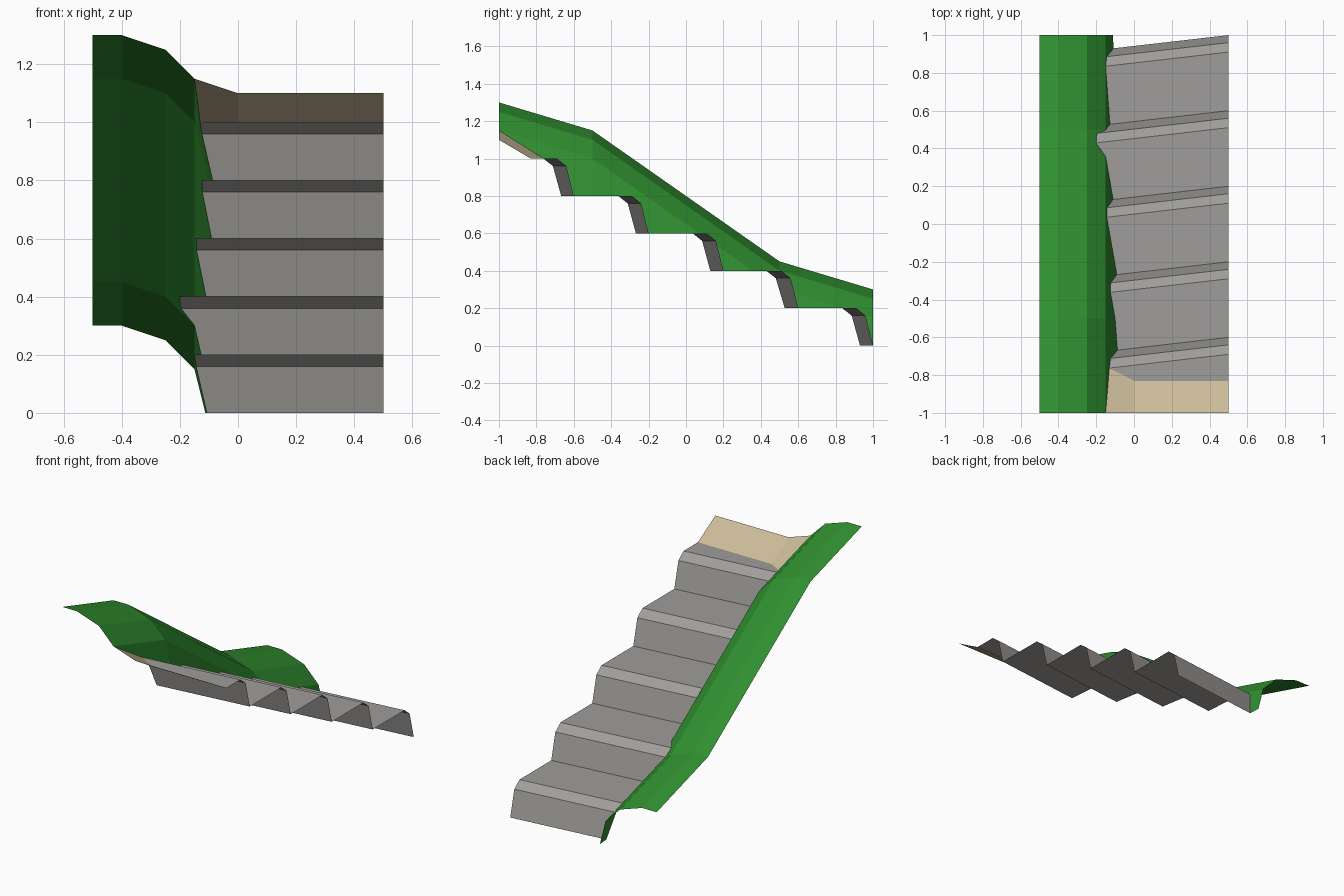
import bpy
import bmesh

if "Cube" in bpy.data.objects:
    bpy.data.objects.remove(bpy.data.objects["Cube"])


def material(name, rgb):
    mat = bpy.data.materials.new(name)
    mat.use_nodes = True
    mat.diffuse_color = (*rgb, 1)
    mat.node_tree.nodes["Principled BSDF"].inputs["Base Color"].default_value = (*rgb, 1)
    return mat


stone = material("stone grey", (0.35, 0.34, 0.325))
grass = material("grass green", (0.03, 0.28, 0.03))
sand = material("sand beige", (0.61, 0.50, 0.32))


def build(name, faces, mat):
    """Make a flat-shaded sheet from corner lists, with every face pointing up."""
    bm = bmesh.new()
    for corners in faces:
        bm.faces.new([bm.verts.new(c) for c in corners])
    bmesh.ops.remove_doubles(bm, verts=bm.verts, dist=0.0005)
    bm.normal_update()
    bmesh.ops.reverse_faces(bm, faces=[f for f in bm.faces if f.normal.z < 0])
    mesh = bpy.data.meshes.new(name)
    bm.to_mesh(mesh)
    bm.free()
    mesh.materials.append(mat)
    obj = bpy.data.objects.new(name, mesh)
    bpy.context.collection.objects.link(obj)


# Height of the bank's crest along y, and of the shoulder below it
CREST = [(-1, 1.3), (-0.5, 1.15), (0.5, 0.45), (1, 0.3)]


def crest(y):
    for (y0, z0), (y1, z1) in zip(CREST, CREST[1:]):
        if y <= y1:
            break
    return z0 + (z1 - z0) * (y - y0) / (y1 - y0)


def drop(p):
    return crest(p[1]) - 0.15 - p[2]


def on_bank(y, z):
    """Point on the bank's face: steep below the shoulder, sloped above it."""
    d = drop((0, y, z))
    return (-0.15 + d * (0.25 if d > 0 else 1), y, z)


def skewed(y, z):
    """Left end of a step edge, which runs back at a slant until it meets the bank."""
    x = -0.12
    for _ in range(8):
        p = on_bank(y - 0.115 * (0.5 - x), z)
        x = p[0]
    return p


def split(path, f):
    """Add a point wherever f changes sign along the path."""
    out = [path[0]]
    for a, b in zip(path, path[1:]):
        fa, fb = f(a), f(b)
        if fa * fb < 0:
            t = fa / (fa - fb)
            out.append(on_bank(a[1] + t * (b[1] - a[1]), a[2] + t * (b[2] - a[2])))
        out.append(b)
    return out


# Step profile: nose, chamfer and foot of each of the five steps
profile = []
for i in range(5):
    y, z = 0.4 * i, 1 - 0.2 * i
    profile += [(y - 0.69, z), (y - 0.64, z - 0.04), (y - 0.6, z - 0.2)]
right = [(0.5, y, z) for y, z in profile]
left = [skewed(y, z) for y, z in profile]

# Top landing and path
corner = on_bank(-1, 1.15)
back = [(0, -0.83, 1), (0.5, -0.83, 1)]
build("sandy_path", [[corner, (0, -1, 1.1), back[0], left[0]],
                     [(0, -1, 1.1), (0.5, -1, 1.1), back[1], back[0]]], sand)

# Stairs, collecting the line where they meet the bank
edge = [corner, left[0]]
steps = [[left[0], back[0], back[1], right[0]]]
for i in range(len(profile) - 1):
    seg = left[i:i + 2]
    for f in (lambda p: p[1] + 0.5, lambda p: p[1] - 0.5, drop):
        seg = split(seg, f)
    edge += seg[1:]
    steps.append(seg + [right[i + 1], right[i]])
build("stairs", steps, stone)
edge.append(on_bank(1, 0))


# Grass bank, strip by strip from the outer rim down to the stairs
def section(p):
    y, h = p[1], crest(p[1])
    lip = (-0.15, y, h - 0.15) if drop(p) > 0 else p
    return [(-0.5, y, h), (-0.4, y, h), (-0.25, y, h - 0.05), lip, p]


def distinct(points):
    out = []
    for p in points:
        if all(max(abs(a - b) for a, b in zip(p, q)) > 0.0005 for q in out):
            out.append(p)
    return out


bank = []
for p, q in zip(edge, edge[1:]):
    a, b = section(p), section(q)
    for k in range(4):
        face = distinct([a[k], b[k], b[k + 1], a[k + 1]])
        if len(face) > 2:
            bank.append(face)
build("grass_bank", bank, grass)
